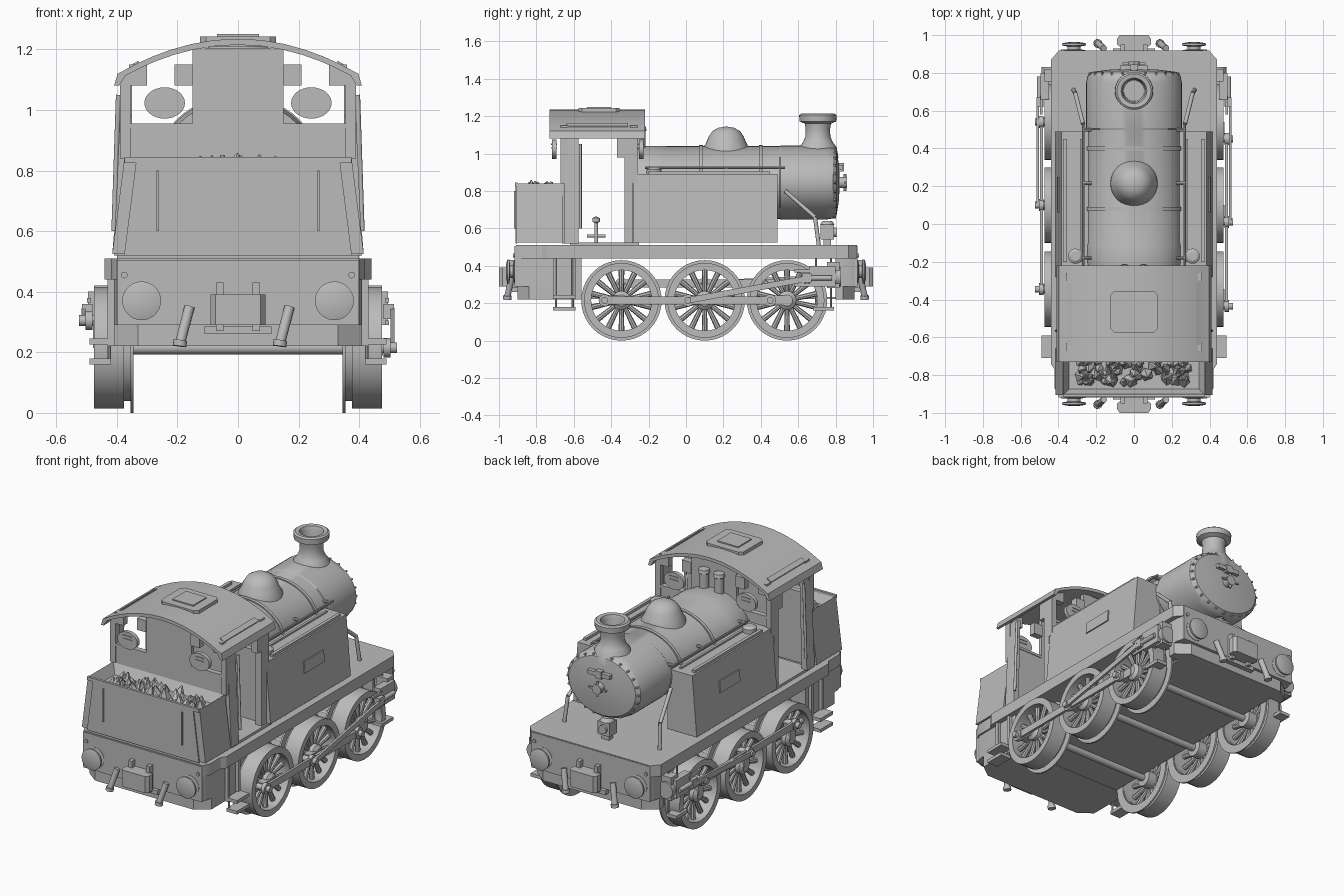
import bpy, bmesh, random
from math import sin, cos, pi, radians
from mathutils import Vector

cube = bpy.data.objects.get("Cube")
if cube:
    bpy.data.objects.remove(cube)
random.seed(4)

grey = bpy.data.materials.new("plain_grey")
grey.use_nodes = True
grey.diffuse_color = (0.5, 0.5, 0.5, 1)
grey.node_tree.nodes["Principled BSDF"].inputs["Base Color"].default_value = (0.5, 0.5, 0.5, 1)

# axis mapping: two profile coordinates plus a height along the axis
AXES = {"X": lambda a, b, h: (h, a, b), "Y": lambda a, b, h: (a, h, b), "Z": lambda a, b, h: (a, b, h)}
parts = []


class Part:
    """One object; its primitives are gathered in a single bmesh."""
    def __init__(self, name, mirror=False):
        self.name, self.mirror, self.bm = name, mirror, bmesh.new()

    def prism(self, pts, axis, lo, hi):
        f = AXES[axis]
        rings = [[self.bm.verts.new(f(a, b, h)) for a, b in pts] for h in (lo, hi)]
        n = len(pts)
        for r in rings:
            self.bm.faces.new(r)
        for i in range(n):
            j = (i + 1) % n
            self.bm.faces.new((rings[0][i], rings[0][j], rings[1][j], rings[1][i]))
        return self

    def box(self, x0, x1, y0, y1, z0, z1):
        return self.prism([(x0, y0), (x1, y0), (x1, y1), (x0, y1)], "Z", z0, z1)

    def lathe(self, pts, at=(0, 0, 0), axis="Z", n=32, closed=False, squash=1):
        f, rings = AXES[axis], []
        for r, h in pts:
            rings.append([self.bm.verts.new(Vector(f(r * cos(2 * pi * i / n), r * sin(2 * pi * i / n) * squash, h))
                                            + Vector(at)) for i in range(n)])
        pairs = list(zip(rings, rings[1:])) + ([(rings[-1], rings[0])] if closed else [])
        for p, q in pairs:
            for i in range(n):
                j = (i + 1) % n
                self.bm.faces.new((p[i], p[j], q[j], q[i]))
        bmesh.ops.remove_doubles(self.bm, verts=[v for r in rings for v in r], dist=1e-5)
        return self

    def rod(self, p, q, r, r2=None, n=12):
        p, q = Vector(p), Vector(q)
        m = (q - p).to_track_quat("Z", "Y").to_matrix().to_4x4()
        m.translation = (p + q) / 2
        bmesh.ops.create_cone(self.bm, cap_ends=True, segments=n, radius1=r,
                              radius2=r if r2 is None else r2, depth=(q - p).length, matrix=m)
        return self

    def bar(self, p, q, w, lo, hi):
        p, q = Vector(p), Vector(q)
        d = (q - p).normalized() * w / 2
        s = Vector((-d.y, d.x))
        return self.prism([p - s, q - s, q + s, p + s], "X", lo, hi)

    def done(self):
        bmesh.ops.recalc_face_normals(self.bm, faces=self.bm.faces)
        me = bpy.data.meshes.new(self.name)
        self.bm.to_mesh(me)
        self.bm.free()
        me.materials.append(grey)
        ob = bpy.data.objects.new(self.name, me)
        bpy.context.collection.objects.link(ob)
        if self.mirror:
            ob.modifiers.new("Mirror", "MIRROR")
        parts.append(ob)


def symmetric(half):
    return half + [(-a, b) for a, b in reversed(half)]


# running plate, end boxes, underfloor and beams
Part("running_plate").prism(symmetric([(.40, -.91), (.42, -.87), (.42, -.77), (.44, -.74), (.44, .87), (.40, .915)]),
                            "Z", .44, .51).done()
Part("underfloor").box(-.34, .34, -.88, .88, .222, .232).done()
Part("cab_floor").box(-.4, .4, -.62, -.25, .51, .525).done()
for s, end, inner in ((-1, "bunker", -.56), (1, "chimney", .80)):
    y = .9 * s
    Part(end + "_end_box").prism(symmetric([(.40, y), (.41, .87 * s), (.41, inner)]), "Z", .29, .44) \
        .prism(symmetric([(.33, y), (.41, .84 * s), (.41, inner)]), "Z", .22, .29).done()
    Part(end + "_beam").box(-.40, .40, y, y + .018 * s, .29, .505).done()
    buf = Part(end + "_buffers", True)
    buf.lathe([(0, y), (.062, y), (.062, y + .02 * s), (.035, y + .025 * s), (.035, y + .04 * s),
               (.064, y + .045 * s), (.064, y + .055 * s), (.04, y + .062 * s), (0, y + .063 * s)], (.318, 0, .37), "Y", 28)
    buf.rod((.375, y, .455), (.375, y + .025 * s, .455), .011).done()
    cp = Part(end + "_coupler")
    cp.prism(symmetric([(.07, y), (.07, y + .035 * s), (.09, y + .05 * s), (.09, y + .08 * s), (.075, y + .1 * s)]),
             "Z", .29, .39)
    for x in (-.06, .06):
        cp.box(x - .012, x + .012, y, y + .05 * s, .27, .43)
    cp.box(-.11, .11, y, y + .03 * s, .26, .285).done()
    hose = Part(end + "_hoses")
    for x in (-.19, .14):
        hose.rod((x, y + .055 * s, .235), (x + .03, y + .03 * s, .35), .017)
        hose.rod((x - .003, y + .056 * s, .22), (x, y + .055 * s, .24), .023)
    hose.done()

# side steps with thin hangers
st = Part("steps", True)
for y0, y1, zs in ((-.71, -.59, (.17, .235)), (.68, .79, (.17,))):
    for z in zs:
        st.box(.42, .49, y0, y1, z - .01, z + .01)
    for y in (y0 + .015, y1 - .015):
        st.rod((.425, y, .165), (.425, y, .44), .006, n=8)
st.box(.41, .43, -.71, -.69, .22, .44).box(.41, .43, -.61, -.59, .22, .44).done()

# wheels, separate flanges and axles
Z, R = .215, .09
WHEELS = (-.345, .10, .54)
for k, y in enumerate(WHEELS):
    w = Part(f"wheel_pair_{k + 1}", True)
    w.lathe([(.165, .376), (.20, .376), (.20, .475), (.162, .475)], (0, y, Z), "X", 40, True)
    w.lathe([(.165, .345), (.215, .345), (.215, .355), (.165, .355)], (0, y, Z), "X", 40, True)
    w.lathe([(.162, .352), (.175, .352), (.175, .38), (.162, .38)], (0, y, Z), "X", 40, True)
    w.lathe([(0, .35), (.05, .36), (.05, .46), (.03, .475), (0, .475)], (0, y, Z), "X", 24)
    for i in range(14):
        c, s = cos(2 * pi * (i + .5) / 14), sin(2 * pi * (i + .5) / 14)
        w.rod((.425, y + .04 * c, Z + .04 * s), (.425, y + .175 * c, Z + .175 * s), .012, .016, 8)
    w.done()
    Part(f"axle_{k + 1}").rod((-.37, y, Z), (.37, y, Z), .022).done()

# crank pins and rods, a quarter turn apart on the two sides
for s, side, dy, dz in ((1, "left", -R, 0), (-1, "right", 0, R)):
    rods = Part(side + "_rods")
    pins = [(y + dy, Z + dz) for y in WHEELS]
    for (y, z), wy in zip(pins, WHEELS):
        rods.rod((s * .42, y, z), (s * .525, y, z), .018)
        rods.rod((s * .48, y, z), (s * .503, y, z), .032, n=20)
        rods.bar((wy, Z), (y, z), .05, s * .43, s * .478)
    rods.bar(pins[0], pins[2], .042, s * .483, s * .498)
    rods.bar(pins[1], (.64, .33), .032, s * .503, s * .516).done()

# cylinders and crossheads
cy = Part("cylinders", True)
cy.box(.40, .475, .755, .82, .28, .42).rod((.44, .755, .34), (.44, .83, .34), .05, n=24)
cy.box(.45, .495, .66, .80, .29, .40)
cy.box(.485, .498, .58, .68, .365, .38).box(.485, .498, .58, .68, .29, .305)
cy.rod((.50, .62, .335), (.50, .78, .335), .014).box(.48, .515, .62, .67, .31, .36).done()

# boiler with bands, dome, chimney
AT, SQ = (0, 0, .845), .78
Part("boiler").lathe([(0, -.27), (.24, -.27), (.252, -.21), (.252, -.11), (.249, -.10), (.249, .50), (.253, .505),
                      (.253, .75), (.246, .785), (.225, .805), (.12, .818), (0, .822)],
                     AT, "Y", 48, False, SQ).done()
bands = Part("boiler_bands")
for y in (.08, .40):
    bands.lathe([(.24, y - .01), (.257, y - .01), (.257, y + .01), (.24, y + .01)], AT, "Y", 48, True, SQ)
bands.done()
Part("dome").lathe([(.13, .97), (.123, 1.03), (.106, 1.06), (.094, 1.09), (.074, 1.12), (.042, 1.138), (0, 1.145)],
                   (0, .215, 0), n=32).done()
Part("chimney").lathe([(.11, .98), (.10, 1.035), (.08, 1.06), (.067, 1.09), (.065, 1.13), (.07, 1.16), (.098, 1.172),
                       (.10, 1.205), (.09, 1.213), (.068, 1.21), (.06, 1.19), (.055, 1.05), (0, 1.05)],
                      (0, .705, 0), n=32).done()
door = Part("smokebox_fittings")
for i in range(24):
    c, s = .236 * cos(pi * i / 12), .236 * SQ * sin(pi * i / 12)
    door.rod((c, .785, .845 + s), (c, .802, .845 + s), .007, n=6)
door.box(-.075, .075, .81, .84, .915, .94).box(-.02, .02, .81, .845, .905, .95)
door.rod((0, .81, .845), (0, .86, .845), .03).box(-.06, .06, .845, .855, .84, .85)
door.rod((0, .85, .8), (0, .85, .89), .007).done()
Part("lamp").box(-.04, .04, .72, .79, .54, .62).box(-.025, .025, .735, .775, .51, .55) \
    .lathe([(.04, .62), (.025, .64), (0, .64)], (0, .755, 0), n=16).rod((0, .79, .58), (0, .805, .58), .026).done()
rails = Part("boiler_rails", True)
rails.rod((.268, -.22, .925), (.268, .53, .925), .007, n=8)
for y in (-.18, .215, .5):
    rails.rod((.225, y, .925), (.272, y, .925), .009, n=8)
rails.rod((.27, .53, .80), (.31, .69, .66), .011).rod((.31, .69, .66), (.32, .71, .51), .011).done()

# side tanks with lids, plates and top strips
tank = Part("side_tanks", True)
tank.prism([(.22, .525), (.415, .525), (.385, .89), (.22, .89)], "Y", -.28, .49)
tank.box(.355, .375, -.2, .45, .89, .905).box(.27, .285, -.2, .45, .89, .90)
tank.lathe([(.04, .88), (.04, .915), (.025, .925), (0, .925)], (.31, -.17, 0), n=20)
tank.prism([(.398, .70), (.408, .70), (.402, .77), (.394, .77)], "Y", .06, .25).done()

# bunker with sunken top, panel and coal
bk = Part("bunker")
bk.prism(symmetric([(.415, .525), (.375, .84)]), "Y", -.905, -.66)
bk.bm.normal_update()
top = max(bk.bm.faces, key=lambda f: f.calc_center_median().z)
bmesh.ops.inset_region(bk.bm, faces=[top], thickness=.045)
for v in top.verts:
    v.co.z -= .06
bk.prism(symmetric([(.376, .52), (.337, .825)]), "Y", -.912, -.904)
bk.box(-.375, .375, -.915, -.9, .825, .845)
for x in (-.265, .265):
    bk.box(x - .004, x + .004, -.92, -.91, .60, .80)
bk.done()
coal = Part("coal")
for i in range(75):
    x, y, r = random.uniform(-.29, .29), random.uniform(-.84, -.72), random.uniform(.022, .038)
    tip = Vector((random.uniform(-.02, .02), random.uniform(-.02, .02), r * 1.6))
    base = Vector((x, y, .77 + .03 * (1 - abs(x) / .3)))
    coal.rod(base, base + tip, r, .003, 5)
coal.done()

# cab end walls with window openings and oval lights
for name, y, o in (("rear", -.65, -.055), ("front", -.28, .04)):
    wl = Part(name + "_cab_wall")
    wl.box(-.375, .375, y - .012, y + .012, .52, .95).box(-.15, .15, y - .012, y + .012, .95, 1.205).done()
    fr = Part(name + "_window_frames", True)
    fr.box(.355, .39, y - .02, y + .02, .84, 1.12).box(.15, .21, y - .02, y + .02, 1.08, 1.15)
    fr.box(.30, .36, y - .02, y + .02, 1.08, 1.15).box(.15, .36, y - .016, y + .016, .94, .955).done()
    ov = Part(name + "_oval_lights", True)
    ov.lathe([(0, y + o - .012), (.067, y + o - .012), (.067, y + o + .012), (0, y + o + .012)],
             (.242, 0, 1.023), "Y", 28, False, .77)
    for z in (1.03, 1.05):
        ov.box(.215, .27, y + o - .016, y + o + .016, z - .003, z + .003)
    ov.done()

# cab side sheets, posts and grab rails
cab = Part("cab_sides", True)
cab.prism([(.375, .52), (.41, .52), (.385, 1.08), (.36, 1.08)], "Y", -.65, -.575)
cab.box(.35, .39, -.33, -.285, .52, 1.10).box(.35, .39, -.37, -.32, .98, 1.10)
cab.rod((.41, -.565, .6), (.395, -.565, 1.05), .008).done()
Part("brake_stand").rod((.2, -.48, .525), (.2, -.48, .64), .01).rod((.2, -.53, .56), (.2, -.43, .56), .008) \
    .lathe([(0, .625), (.02, .635), (.02, .655), (0, .665)], (.2, -.48, 0), n=12).done()
valves = Part("safety_valves", True)
valves.lathe([(.028, 1.0), (.028, 1.12), (.034, 1.125), (.03, 1.145), (0, 1.15)], (.05, -.245, 0), n=16).done()

# curved roof with hatch and rain strips
def arch(drop, w):
    xs = [w * cos(pi * i / 16) for i in range(1, 16)]
    crown = [(x, 1.235 - drop - .115 * (x / .395) ** 2) for x in xs]
    return [(w + .012, 1.08), (w, 1.12 - drop)] + crown + [(-w, 1.12 - drop), (-w - .012, 1.08)]


Part("roof").prism(arch(0, .397) + arch(.02, .38)[::-1], "Y", -.73, -.22).done()
hatch = Part("roof_hatch")
hatch.prism(symmetric([(.105, -.575), (.125, -.555), (.125, -.375), (.105, -.355)]), "Z", 1.21, 1.243)
hatch.box(-.07, .07, -.53, -.40, 1.24, 1.25).done()
Part("rain_strips", True).prism([(.325, 1.14), (.355, 1.13), (.355, 1.147), (.328, 1.163)], "Y", -.64, -.31).done()

# smooth curved parts, keep edges sharp
bpy.ops.object.select_all(action="DESELECT")
for ob in parts:
    ob.select_set(True)
bpy.context.view_layer.objects.active = parts[0]
bpy.ops.object.shade_smooth_by_angle(angle=radians(32))
